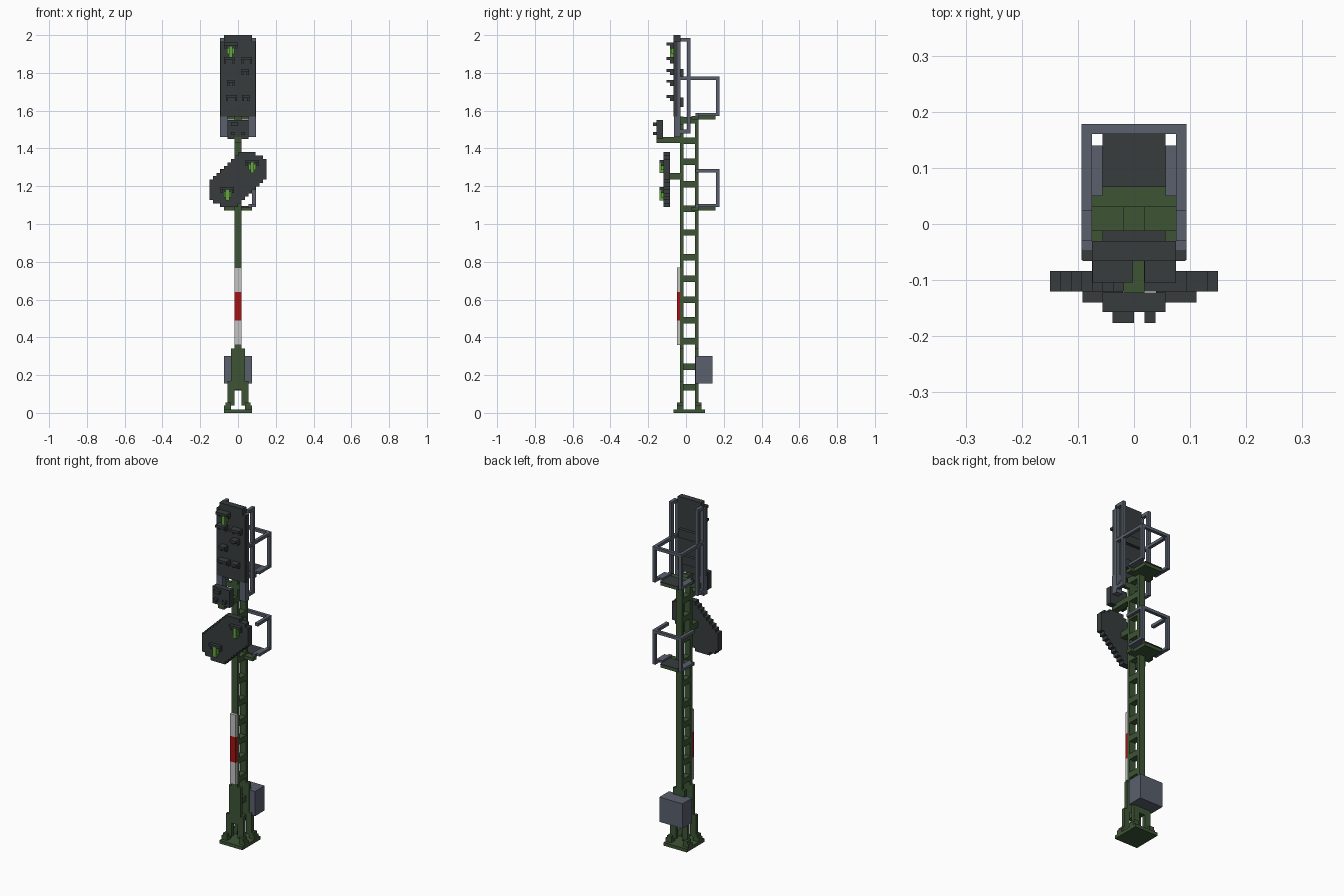
import bpy
import bmesh

cube = bpy.data.objects.get("Cube")
if cube:
    bpy.data.objects.remove(cube, do_unlink=True)


def material(name, rgb):
    m = bpy.data.materials.new(name)
    m.use_nodes = True
    m.diffuse_color = (*rgb, 1)
    m.node_tree.nodes["Principled BSDF"].inputs["Base Color"].default_value = (*rgb, 1)
    return m


DARK = material("charcoal", (0.038, 0.046, 0.046))
GREEN = material("mast green", (0.047, 0.090, 0.036))
GREY = material("steel grey", (0.100, 0.115, 0.150))
RED = material("warning red", (0.38, 0.006, 0.006))
WHITE = material("warning white", (0.55, 0.55, 0.55))
LAMP = material("lamp green", (0.13, 0.38, 0.05))
U = 0.01875  # block unit


def blocks(name, mat, boxes):
    """One object from boxes given as (x0, x1, y0, y1, z0, z1)."""
    bm = bmesh.new()
    for x0, x1, y0, y1, z0, z1 in boxes:
        vs = bmesh.ops.create_cube(bm, size=1)["verts"]
        for v in vs:
            v.co = (x0 if v.co.x < 0 else x1, y0 if v.co.y < 0 else y1,
                    z0 if v.co.z < 0 else z1)
    me = bpy.data.meshes.new(name)
    bm.to_mesh(me)
    bm.free()
    me.materials.append(mat)
    ob = bpy.data.objects.new(name, me)
    bpy.context.collection.objects.link(ob)
    return ob


def both(boxes):
    """Boxes plus their copies mirrored in x."""
    return boxes + [(-b[1], -b[0], *b[2:]) for b in boxes]


# Foot: stepped plate and split legs, front and back
blocks("base_plate", GREEN, [(-0.075, 0.075, -0.066, 0.10, 0, 0.019)])
legs = []
for y0, y1 in ((-0.047, -0.012), (0.047, 0.082)):
    legs.append((0.038, 0.075, y0, y1, 0.019, 0.04))
    legs.append((0.038, 0.066, y0, y1, 0.04, 0.056))
for y0, y1 in ((-0.031, -0.012), (0.047, 0.066)):
    legs.append((0.019, 0.056, y0, y1, 0.04, 0.17))
    legs.append((0, 0.038, y0, y1, 0.12, 0.34))
blocks("foot_legs", GREEN, both(legs))

# Lattice mast
blocks("mast_rails", GREEN, [(-0.019, 0.019, -0.031, -0.012, 0.12, 1.57),
                             (-0.019, 0.019, 0.047, 0.066, 0.12, 1.57)])
blocks("mast_rungs", GREEN, [(-0.019, 0.019, -0.012, 0.047, z - 0.017, z + 0.017)
                             for z in (0.135, 0.245, 0.38, 0.49, 0.60, 0.71, 0.825,
                                       0.955, 1.08, 1.21, 1.33, 1.44, 1.55)])

# Warning stripes on the front of the mast
for name, mat, z0, z1 in (("stripe_low", WHITE, 0.36, 0.49), ("stripe_middle", RED, 0.49, 0.64),
                          ("stripe_high", WHITE, 0.64, 0.77)):
    blocks(name, mat, [(-0.019, 0.019, -0.048, -0.031, z0, z1)])

# Equipment cabinet
blocks("cabinet", GREY, [(-0.075, 0.075, 0.05, 0.14, 0.155, 0.30)])


# Work platforms with railings
def platform(label, z, top, front):
    blocks(label + "_platform", GREEN, [(-0.056, 0.056, 0.066, 0.155, z - 0.019, z),
                                        (-0.075, 0.075, 0.030, 0.066, z - 0.019, z)])
    blocks(label + "_tread", DARK, [(-0.056, 0.056, 0.066, 0.16, z, z + 0.004)])
    rails = both([(0.075, 0.094, front, 0.16, top - 0.017, top),
                  (0.075, 0.094, 0.16, 0.178, z, top - 0.017),
                  (0.056, 0.075, 0.05, 0.14, z, z + 0.015),
                  (0.075, 0.094, 0.066, 0.16, z, z + 0.015)])
    rails.append((-0.094, 0.094, 0.16, 0.178, top - 0.017, top))
    blocks(label + "_railing", GREY, rails)


platform("upper", 1.572, 1.78, -0.03)
platform("lower", 1.09, 1.29, 0.05)

# Main signal screen with stepped top
blocks("screen", DARK, [(-0.092, 0.092, -0.066, -0.046, 1.57, 1.965),
                        (-0.075, 0.075, -0.066, -0.030, 1.57, 2.0)])
blocks("screen_mounts", DARK, [(-0.056, 0.056, -0.030, -0.012, z0, z1)
                               for z0, z1 in ((1.62, 1.67), (1.77, 1.82))])
blocks("screen_side_frame", GREY, both([
    (0.075, 0.094, -0.046, -0.030, 1.57, 1.965),
    (0.056, 0.094, -0.064, -0.030, 1.46, 1.57)]))
blocks("screen_back_loops", GREY, both([
    (0.075, 0.094, 0.006, 0.025, 1.48, 1.985),
    (0.075, 0.094, -0.030, 0.006, 1.966, 1.985),
    (0.075, 0.094, -0.030, 0.006, 1.48, 1.499)]))
blocks("screen_bracket", GREEN, [(-0.075, 0.075, -0.030, -0.012, 1.50, 1.53)])


# Lamp hoods: a lid with two short cheeks
def hood(x, z, half, y0, y1):
    return [(x - half, x + half, y0, y1, z, z + 0.015),
            (x - half, x - half + 0.012, (y0 + y1) / 2, y1, z - 0.017, z),
            (x + half - 0.012, x + half, (y0 + y1) / 2, y1, z - 0.017, z)]


hoods = hood(-0.038, 1.945, 0.036, -0.104, -0.066)
for x, z, half in ((-0.047, 1.868, 0.028), (0.047, 1.868, 0.028), (0.038, 1.805, 0.02),
                   (-0.038, 1.748, 0.02), (-0.034, 1.668, 0.03), (0.04, 1.668, 0.02)):
    hoods += hood(x, z, half, -0.104, -0.066)
blocks("screen_hoods", DARK, hoods)


# Green lamps: blocky round lens
def lamp(name, x, z, y):
    blocks(name, LAMP, [(x - 0.019, x + 0.019, y - 0.012, y, z - 0.014, z + 0.018),
                        (x - 0.010, x + 0.010, y - 0.020, y, z - 0.030, z + 0.028)])


lamp("screen_lamp", -0.038, 1.915, -0.066)

# Small signal box on an arm
blocks("small_box_arm", GREEN, [(-0.019, 0.019, -0.157, -0.031, 1.43, 1.46)])
blocks("small_box", DARK, [(-0.056, 0.056, -0.157, -0.122, 1.45, 1.55)])
blocks("small_box_hoods", DARK, [(-0.038, 0, -0.176, -0.157, 1.52, 1.538),
                                 (-0.038, -0.019, -0.176, -0.157, 1.47, 1.488),
                                 (0.019, 0.038, -0.176, -0.157, 1.47, 1.488)])

# Slanted six-sided signal board in block rows, symmetric about its centre
cz, rows = 1.235, []
n = 16
h = 0.29 / n
for i in range(n):
    z = cz - 0.145 + i * h
    t = z + h / 2 - cz
    left = max(-0.15, -0.13 + max(0, t + 0.01) * 1.08, -0.15 - (t + 0.10) * 1.4)
    if t < 0:
        left = -0.15 + max(0, -0.10 - t) * 1.4
    else:
        left = -0.15 + t * 1.1
    right = 0.15 + t * 1.1 if t < 0 else 0.15 - max(0, t - 0.10) * 1.4
    rows.append((round(left / U) * U, round(right / U) * U, -0.12, -0.084, z, z + h))
blocks("signal_board", DARK, rows)
blocks("signal_board_bracket", GREEN, [(-0.019, 0.019, -0.084, -0.031, 1.235, 1.27)])
blocks("signal_board_hoods", DARK, hood(0.075, 1.325, 0.036, -0.140, -0.12)
       + hood(-0.056, 1.18, 0.036, -0.140, -0.12))
lamp("board_lamp_high", 0.075, 1.30, -0.12)
lamp("board_lamp_low", -0.056, 1.155, -0.12)
